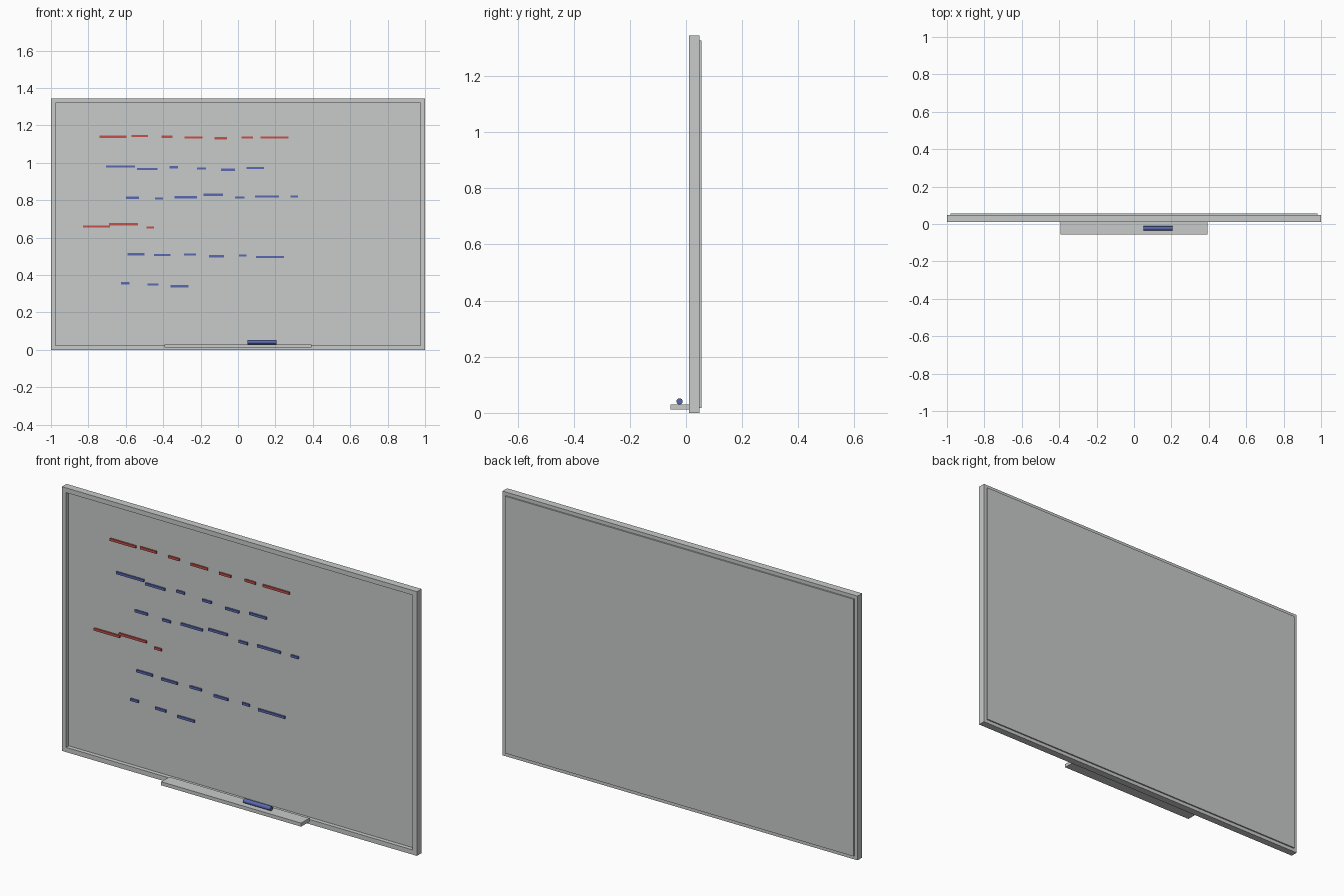
import bpy
import bmesh
import math

default_cube = bpy.data.objects.get("Cube")
if default_cube:
    bpy.data.objects.remove(default_cube, do_unlink=True)


def make_material(name, colour):
    material = bpy.data.materials.new(name)
    material.use_nodes = True
    material.diffuse_color = colour
    material.node_tree.nodes["Principled BSDF"].inputs["Base Color"].default_value = colour
    return material


GREY = make_material("pale grey", (0.58, 0.60, 0.585, 1))
RED = make_material("marker red", (0.56, 0.08, 0.07, 1))
BLUE = make_material("marker blue", (0.10, 0.14, 0.44, 1))


def finish(name, mesh_builder, material):
    """Turn a bmesh into a named, coloured object."""
    bmesh.ops.recalc_face_normals(mesh_builder, faces=mesh_builder.faces)
    mesh = bpy.data.meshes.new(name)
    mesh_builder.to_mesh(mesh)
    mesh_builder.free()
    mesh.materials.append(material)
    obj = bpy.data.objects.new(name, mesh)
    bpy.context.collection.objects.link(obj)
    return obj


def add_box(bm, x_range, y_range, z_range):
    """Add an axis-aligned box to a bmesh."""
    verts = bmesh.ops.create_cube(bm, size=1)["verts"]
    ranges = (x_range, y_range, z_range)
    size = [high - low for low, high in ranges]
    centre = [(high + low) / 2 for low, high in ranges]
    bmesh.ops.scale(bm, vec=size, verts=verts)
    bmesh.ops.translate(bm, vec=centre, verts=verts)


def box(name, x_range, y_range, z_range, material):
    bm = bmesh.new()
    add_box(bm, x_range, y_range, z_range)
    return finish(name, bm, material)


HEIGHT = 1.345
BORDER = 0.024
FRAME_FRONT, FRAME_BACK = 0.011, 0.048
BOARD_FRONT, BOARD_BACK = 0.032, 0.055


# Rectangular frame with mitred corners
def frame_loop(bm, inset, y):
    right, low, high = 1 - inset, inset, HEIGHT - inset
    corners = ((-right, low), (right, low), (right, high), (-right, high))
    return [bm.verts.new((x, y, z)) for x, z in corners]


bm = bmesh.new()
loops = [
    frame_loop(bm, 0, FRAME_FRONT),
    frame_loop(bm, BORDER, FRAME_FRONT),
    frame_loop(bm, BORDER, FRAME_BACK),
    frame_loop(bm, 0, FRAME_BACK),
]
for index, loop in enumerate(loops):
    following = loops[(index + 1) % len(loops)]
    for corner in range(len(loop)):
        after = (corner + 1) % len(loop)
        bm.faces.new((loop[corner], loop[after], following[after], following[corner]))
finish("frame", bm, GREY)

# Writing board, recessed at the front and standing proud at the back
LIP = 0.018
box("board", (LIP - 1, 1 - LIP), (BOARD_FRONT, BOARD_BACK), (LIP, HEIGHT - LIP), GREY)

# Pen tray
TRAY_TOP = 0.03
box("tray", (-0.394, 0.394), (-0.055, FRAME_FRONT), (0.012, TRAY_TOP), GREY)

# Marker pen lying on the tray
RADIUS = 0.011
bpy.ops.mesh.primitive_cylinder_add(
    vertices=16, radius=RADIUS, depth=0.154,
    location=(0.128, -0.023, TRAY_TOP + RADIUS), rotation=(0, math.pi / 2, 0))
marker = bpy.context.object
marker.name = "marker_pen"
marker.data.materials.append(BLUE)
bpy.ops.object.shade_smooth_by_angle()

# Pen strokes, one object per written line: (start, end, height) in hundredths
LINES = {
    "heading_strokes": (RED, [
        (-74, -59.5, 114), (-57, -48, 114.3), (-41, -35, 114), (-28.5, -19, 113.5),
        (-12.5, -6, 113.2), (2, 8, 113.5), (12, 27, 113.5)]),
    "first_note_strokes": (BLUE, [
        (-70.5, -55, 98), (-54, -43, 96.7), (-36.5, -32, 97.7), (-22, -17, 97),
        (-9, -1.5, 96.3), (4.5, 14, 97.3)]),
    "second_note_strokes": (BLUE, [
        (-60, -53, 81.4), (-44.5, -40, 81), (-34, -22, 81.6), (-18.5, -8, 83),
        (-1.5, 3.5, 81.5), (9, 22, 82), (28, 32, 82)]),
    "subheading_strokes": (RED, [
        (-83, -68.5, 65.9), (-69, -53.5, 67.2), (-49, -45, 65.4)]),
    "third_note_strokes": (BLUE, [
        (-59, -50, 51.1), (-45, -36, 50.7), (-29, -22.5, 51), (-15.5, -7.5, 50.1),
        (0.5, 4.5, 50.4), (9.5, 24.5, 49.6)]),
    "last_note_strokes": (BLUE, [
        (-62.5, -58, 35.6), (-48.5, -42.5, 34.9), (-36, -26.5, 34)]),
}
HALF_WIDTH = 0.006
THICKNESS = 0.008
for name, (material, strokes) in LINES.items():
    bm = bmesh.new()
    for stroke in strokes:
        start, end, z = (value / 100 for value in stroke)
        add_box(bm, (start, end), (BOARD_FRONT - THICKNESS, BOARD_FRONT + HALF_WIDTH),
                (z - HALF_WIDTH, z + HALF_WIDTH))
    finish(name, bm, material)
